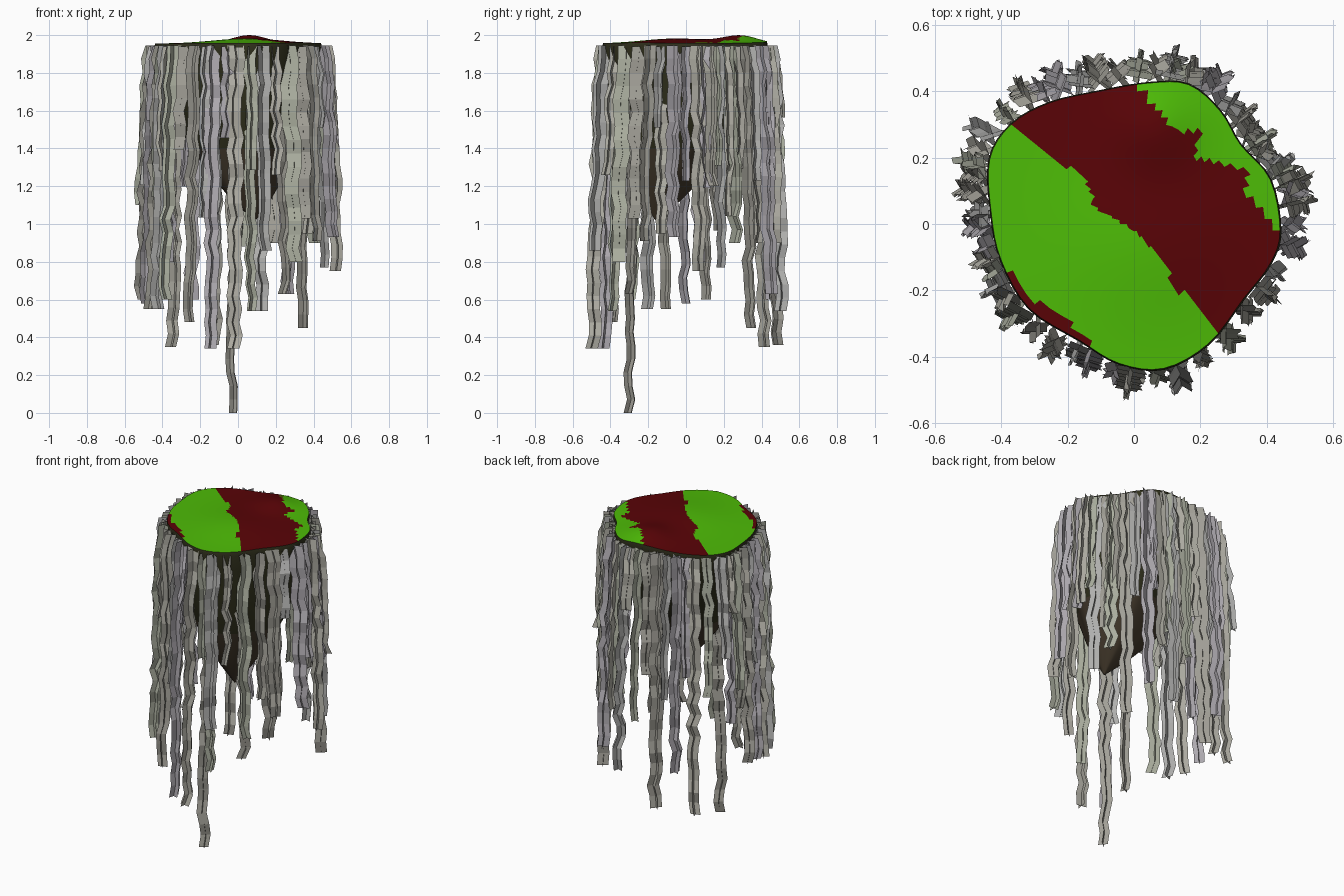
import bpy, math, random
from mathutils import Vector

if "Cube" in bpy.data.objects:
    bpy.data.objects.remove(bpy.data.objects["Cube"])

random.seed(7)


def material(name, rgb):
    m = bpy.data.materials.new(name)
    m.diffuse_color = (*rgb, 1)
    m.use_nodes = True
    m.node_tree.nodes["Principled BSDF"].inputs["Base Color"].default_value = m.diffuse_color
    return m


def make(name, verts, faces, mats, idx=None, smooth=False):
    me = bpy.data.meshes.new(name)
    me.from_pydata(verts, [], faces)
    for m in mats:
        me.materials.append(m)
    for i, p in enumerate(me.polygons):
        p.use_smooth = smooth
        if idx:
            p.material_index = idx[i]
    ob = bpy.data.objects.new(name, me)
    bpy.context.collection.objects.link(ob)
    return ob


def smooth_loop(pts, n):
    """Closed Catmull-Rom through the points."""
    out, k = [], len(pts)
    for i in range(k):
        a, b, c, d = (Vector(pts[(i + j) % k]) for j in (-1, 0, 1, 2))
        for s in range(n):
            t = s / n
            out.append(0.5 * (2 * b + (c - a) * t + (2 * a - 5 * b + 4 * c - d) * t * t
                              + (3 * b - a - 3 * c + d) * t ** 3))
    return out


def inside(p, poly):
    hit = False
    for (x1, y1), (x2, y2) in zip(poly, poly[1:] + poly[:1]):
        if (y1 > p[1]) != (y2 > p[1]) and p[0] < (x2 - x1) * (p[1] - y1) / (y2 - y1) + x1:
            hit = not hit
    return hit


green = material("moss_green", (0.075, 0.5, 0.002))
red = material("moss_red", (0.1, 0.001, 0.002))
soil = material("dark_soil", (0.03, 0.03, 0.012))
brown = material("brown_soil", (0.055, 0.04, 0.024))
greys = [material("root_grey_%d" % i, c) for i, c in enumerate(
    [(.42, .41, .36), (.42, .40, .43), (.36, .35, .31), (.41, .43, .35), (.43, .43, .42)])]

# Wavy outline shared by the cap and the body
rim = smooth_loop([(.44, -.02), (.41, .135), (.32, .24), (.26, .34), (.165, .42), (.045, .425),
                   (-.105, .40), (-.255, .365), (-.37, .30), (-.435, .195), (-.43, .03),
                   (-.40, -.11), (-.315, -.255), (-.165, -.35), (-.045, -.42), (.09, -.435),
                   (.225, -.36), (.33, -.225), (.41, -.12)], 4)
N = len(rim)

# Mossy cap: polar grid with two low bumps, red and green patches
bands = [[(-.45, .36), (-.36, .29), (-.24, .2), (-.14, .13), (-.12, .05), (0, -.02), (.08, -.1),
          (.13, -.2), (.2, -.23), (.23, -.32), (.4, -.4), (.6, -.02), (.44, -.03), (.32, .1),
          (.36, .15), (.17, .2), (.22, .28), (.13, .27), (.08, .33), (0, .45)],
         [(-.45, -.08), (-.36, -.16), (-.3, -.23), (-.2, -.29), (-.12, -.37), (-.3, -.5)]]


def height(p):
    g = lambda x, y, s: math.exp(-((p[0] - x) ** 2 + (p[1] - y) ** 2) / (2 * s * s))
    return 1.955 + .027 * g(.05, -.05, .18) + .04 * g(.06, .29, .09)


R = 20
verts, faces, idx = [(0, 0, height((0, 0)))], [], []
for r in range(1, R + 1):
    verts += [(p.x * r / R, p.y * r / R, height(p * r / R)) for p in rim]
for i in range(N):
    j = (i + 1) % N
    faces.append((0, 1 + i, 1 + j))
    for r in range(R - 1):
        a, b = 1 + r * N, 1 + (r + 1) * N
        faces.append((a + i, b + i, b + j, a + j))
for f in faces:
    c = sum((Vector(verts[v]) for v in f), Vector()) / len(f)
    idx.append(int(any(inside(c, b) for b in bands)))
make("mossy_cap", verts, faces, [green, red], idx, True)

# Earth body: rim shrinking to an off-centre tip
tip = Vector((.09, -.16))
levels = [(1.955, 1), (1.935, 1.01), (1.83, .95), (1.7, .89), (1.55, .79), (1.4, .64),
          (1.25, .44), (1.12, .22), (1.02, .01)]
verts, faces, idx = [], [], []
for z, s in levels:
    off = tip * min(1, (1.955 - z) / .93) ** 1.3
    verts += [(p.x * s + off.x * (1 - s * .4), p.y * s + off.y * (1 - s * .4),
               height(p) if z > 1.95 else z) for p in rim]
for k in range(len(levels) - 1):
    for i in range(N):
        j = (i + 1) % N
        faces.append((k * N + i, (k + 1) * N + i, (k + 1) * N + j, k * N + j))
        idx.append(int(k > 4))
make("earth_body", verts, faces, [soil, brown], idx, True)


# Hanging roots: two crossed zigzag ribbons, flaring outwards below the top
def root(name, top, bottom, width, mat):
    top, bottom = Vector(top), Vector(bottom)
    n = max(3, round((top.z - bottom.z) / .07))
    turn = random.uniform(0, math.pi / 2)
    verts, faces = [], []
    for k in range(n + 1):
        t = k / n
        c = top.lerp(bottom, t ** .6)
        c.z = top.z + (bottom.z - top.z) * t
        if 0 < k:
            c.x += random.uniform(-.012, .012)
            c.y += random.uniform(-.012, .012)
        w = width * (1 - .25 * t) / 2
        for q in range(4):
            a = turn + q * math.pi / 2
            verts.append((c.x + w * math.cos(a), c.y + w * math.sin(a), c.z))
    for k in range(n):
        a, b = 4 * k, 4 * k + 4
        faces += [(a, a + 2, b + 2, b), (a + 1, a + 3, b + 3, b + 1)]
    make(name, verts, faces, [mat])


# Main roots: x, y, lowest z
roots = [(.51, .07, .75), (.49, -.07, .93), (.41, -.21, .91), (.29, -.35, .8), (.14, -.47, .86),
         (-.015, -.48, .34), (-.14, -.42, .34), (-.25, -.38, .48), (-.375, -.28, .6),
         (-.42, -.195, .55), (-.45, -.11, .55), (-.48, -.01, .58), (-.5, .1, .6), (-.5, .19, 1.1),
         (-.47, .29, 1.33), (-.34, .405, .35), (-.24, .445, .6), (-.115, .47, .36),
         (.015, .49, .88), (.12, .49, .54), (.18, .465, .9), (.26, .435, .63), (.34, .33, .45),
         (.39, .255, .9), (.45, .18, .77), (.5, .135, 1.2)]
for i, (x, y, z) in enumerate(roots):
    root("root_%d" % i, (x * .9, y * .9, 1.945), (x * 1.03, y * 1.03, z),
         random.uniform(.075, .095), greys[i % 5])
    # Shorter companion root, a third of the way to the next one
    u, v, _ = roots[(i + 1) % len(roots)]
    f = random.uniform(.35, .6)
    cx, cy = x + (u - x) * f, y + (v - y) * f
    root("short_root_%d" % i, (cx * .9, cy * .9, 1.94),
         (cx, cy, random.uniform(.95, 1.6)), random.uniform(.06, .085), greys[(i * 3 + 1) % 5])

# Inner roots, growing out of the tapering underside: angle, radius, lowest z
for i, (deg, r, z) in enumerate([(-50, .37, .63), (-80, .38, .54), (-110, .34, .85),
                                 (-20, .38, .95), (170, .36, .8), (95, .37, .9)]):
    a = math.radians(deg)
    x, y = r * math.cos(a), r * math.sin(a)
    root("inner_root_%d" % i, (x, y, 1.75), (x * 1.03, y * 1.03, z), .075, greys[(i + 2) % 5])

# Longest root, hanging from under the front
root("tap_root", (-.01, -.27, 1.5), (-.035, -.3, 0), .075, greys[2])
